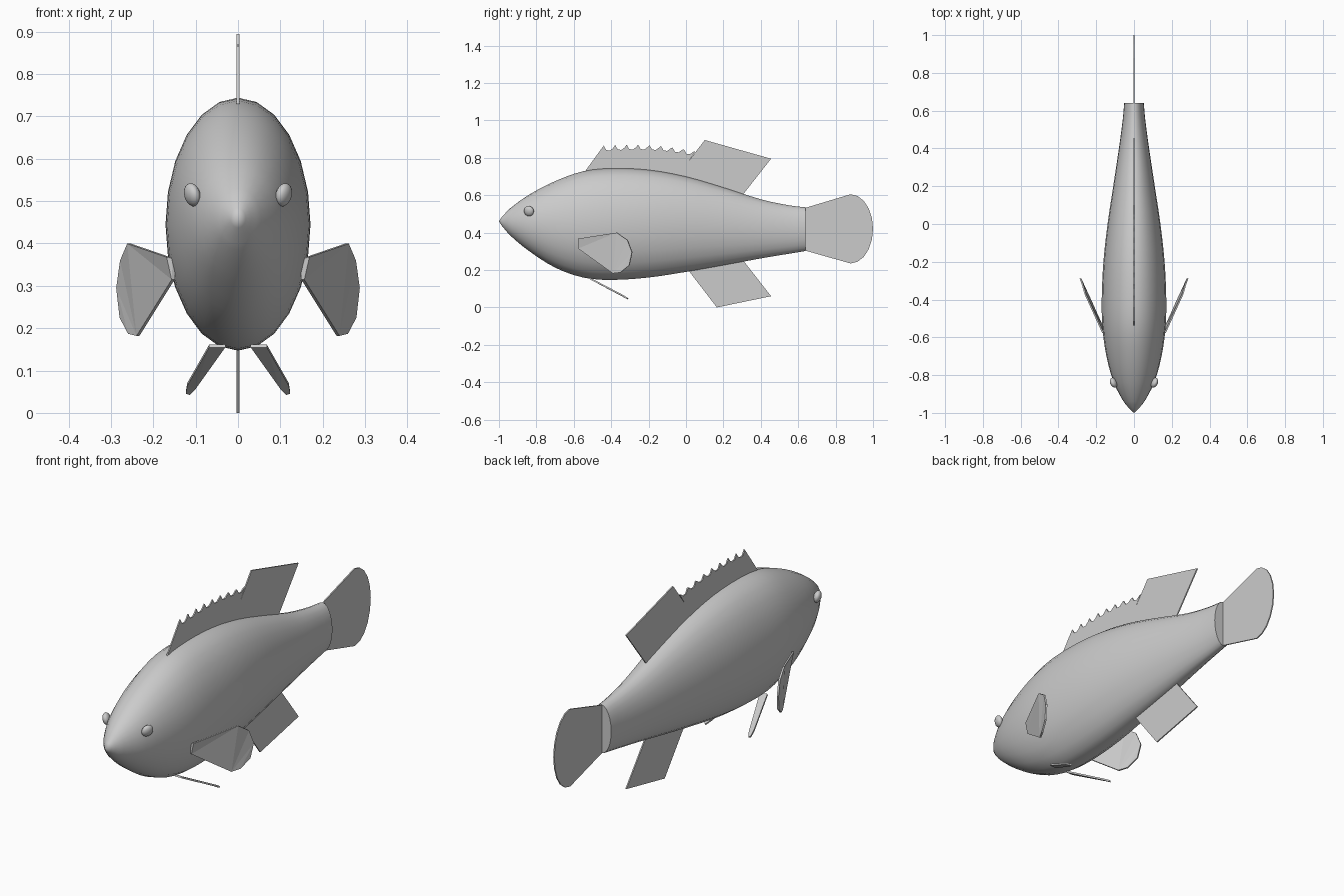
import bpy, bmesh, math
from mathutils import Vector

cube = bpy.data.objects.get("Cube")
if cube:
    bpy.data.objects.remove(cube)

grey = bpy.data.materials.new("plain_grey")
grey.use_nodes = True
grey.diffuse_color = (0.6, 0.6, 0.6, 1)
grey.node_tree.nodes["Principled BSDF"].inputs["Base Color"].default_value = (0.6, 0.6, 0.6, 1)


def add_object(name, bm, smooth=True):
    bmesh.ops.recalc_face_normals(bm, faces=bm.faces)
    mesh = bpy.data.meshes.new(name)
    bm.to_mesh(mesh)
    bm.free()
    mesh.materials.append(grey)
    obj = bpy.data.objects.new(name, mesh)
    bpy.context.collection.objects.link(obj)
    if smooth:
        bpy.ops.object.select_all(action='DESELECT')
        obj.select_set(True)
        bpy.context.view_layer.objects.active = obj
        bpy.ops.object.shade_smooth_by_angle(angle=math.radians(40))
    return obj


def plate(name, points, thickness):
    """Thin flat fin from an outline, thickened evenly about its plane."""
    bm = bmesh.new()
    face = bm.faces.new([bm.verts.new(p) for p in points])
    face.normal_update()
    n = face.normal.copy()
    bmesh.ops.translate(bm, verts=bm.verts, vec=-n * thickness / 2)
    extruded = bmesh.ops.extrude_face_region(bm, geom=[face], use_keep_orig=True)
    top = [v for v in extruded["geom"] if isinstance(v, bmesh.types.BMVert)]
    bmesh.ops.translate(bm, verts=top, vec=n * thickness)
    bmesh.ops.triangulate(bm, faces=[f for f in bm.faces if len(f.verts) > 4])
    return add_object(name, bm, smooth=False)


def midline_fin(name, outline):
    return plate(name, [(0, y, z) for y, z in outline], 0.006)


def mirrored(points, side):
    return [(x * side, y, z) for x, y, z in points]


# Body stations: y, top z, bottom z, half width
stations = [
    (-0.985, 0.483, 0.437, 0.018), (-0.94, 0.53, 0.385, 0.055),
    (-0.84, 0.602, 0.302, 0.107), (-0.7, 0.675, 0.213, 0.146),
    (-0.55, 0.728, 0.16, 0.167), (-0.4, 0.744, 0.147, 0.171),
    (-0.2, 0.736, 0.16, 0.162), (0.0, 0.70, 0.19, 0.14),
    (0.2, 0.642, 0.225, 0.11), (0.4, 0.578, 0.262, 0.08),
    (0.55, 0.546, 0.287, 0.06), (0.64, 0.535, 0.302, 0.052),
]


def slope(i):
    a = Vector(stations[max(i - 1, 0)])
    b = Vector(stations[min(i + 1, len(stations) - 1)])
    return (b - a) / (b[0] - a[0])


def smooth_sections(steps=3):
    for i in range(len(stations) - 1):
        p, q = Vector(stations[i]), Vector(stations[i + 1])
        h = q[0] - p[0]
        for k in range(steps):
            t = k / steps
            s = p.lerp(q, t * t * (3 - 2 * t))
            s += slope(i) * h * t * (1 - t) ** 2 - slope(i + 1) * h * t * t * (1 - t)
            yield s
    yield Vector(stations[-1])


SIDES = 24
bm = bmesh.new()
rings = []
for y, top, bottom, half in smooth_sections():
    angles = [2 * math.pi * k / SIDES for k in range(SIDES)]
    rings.append([bm.verts.new((half * math.sin(a), y,
                                (top + bottom) / 2 + (top - bottom) / 2 * math.cos(a)))
                  for a in angles])
nose = bm.verts.new((0, -1, 0.46))
for k in range(SIDES):
    j = (k + 1) % SIDES
    bm.faces.new((nose, rings[0][k], rings[0][j]))
    for r, s in zip(rings, rings[1:]):
        bm.faces.new((r[k], s[k], s[j], r[j]))
bm.faces.new(rings[-1])
add_object("body", bm)

# Tail fin with a rounded trailing edge
tail_arc = [(0.88 + 0.12 * math.cos(a), 0.42 + 0.185 * math.sin(a))
            for a in [math.radians(90 - 18 * k) for k in range(11)]]
midline_fin("tail_fin", [(0.63, 0.53)] + tail_arc + [(0.63, 0.306)])

# Rear dorsal fin and anal fin
midline_fin("rear_dorsal_fin", [(-0.07, 0.67), (0.10, 0.895), (0.455, 0.795), (0.29, 0.585)])
midline_fin("anal_fin", [(0.0, 0.215), (0.165, 0.0), (0.455, 0.06), (0.295, 0.265)])

# Front dorsal fin with a row of scalloped spines
spines = [(-0.56, 0.70), (-0.44, 0.865)]
TEETH = 8
first, last = Vector((-0.44, 0.865)), Vector((0.05, 0.835))
for k in range(TEETH):
    tip = first.lerp(last, k / TEETH)
    tip.y += 0.018 * math.sin(math.pi * k / TEETH)
    if k:
        spines.append(tuple(tip))
    spines += [(tip.x + 0.014, tip.y - 0.024), (tip.x + 0.034, tip.y - 0.026),
               (tip.x + 0.05, tip.y - 0.014)]
spines += [tuple(last), (-0.06, 0.67), (-0.3, 0.70)]
midline_fin("front_dorsal_fin", spines)

# Paired fins and eyes
pectoral = [(0.150, -0.575, 0.365), (0.165, -0.575, 0.368), (0.258, -0.37, 0.40),
            (0.275, -0.312, 0.36), (0.284, -0.288, 0.295), (0.276, -0.303, 0.225),
            (0.256, -0.35, 0.187), (0.236, -0.39, 0.182), (0.153, -0.575, 0.315)]
pelvic = [(0.03, -0.52, 0.158), (0.068, -0.52, 0.158), (0.12, -0.345, 0.067),
          (0.123, -0.315, 0.049), (0.114, -0.31, 0.046), (0.10, -0.335, 0.06)]

for side, label in ((1, "left"), (-1, "right")):
    plate(label + "_pectoral_fin", mirrored(pectoral, side), 0.008)
    plate(label + "_pelvic_fin", mirrored(pelvic, side), 0.008)
    bm = bmesh.new()
    bmesh.ops.create_uvsphere(bm, u_segments=16, v_segments=10, radius=0.028)
    eye = add_object(label + "_eye", bm)
    eye.scale = (0.62, 1, 1)
    eye.location = (0.108 * side, -0.84, 0.515)
    eye.rotation_euler = (0, -0.25 * side, -0.4 * side)
    eye.rotation_euler.y = 0.25 * side
